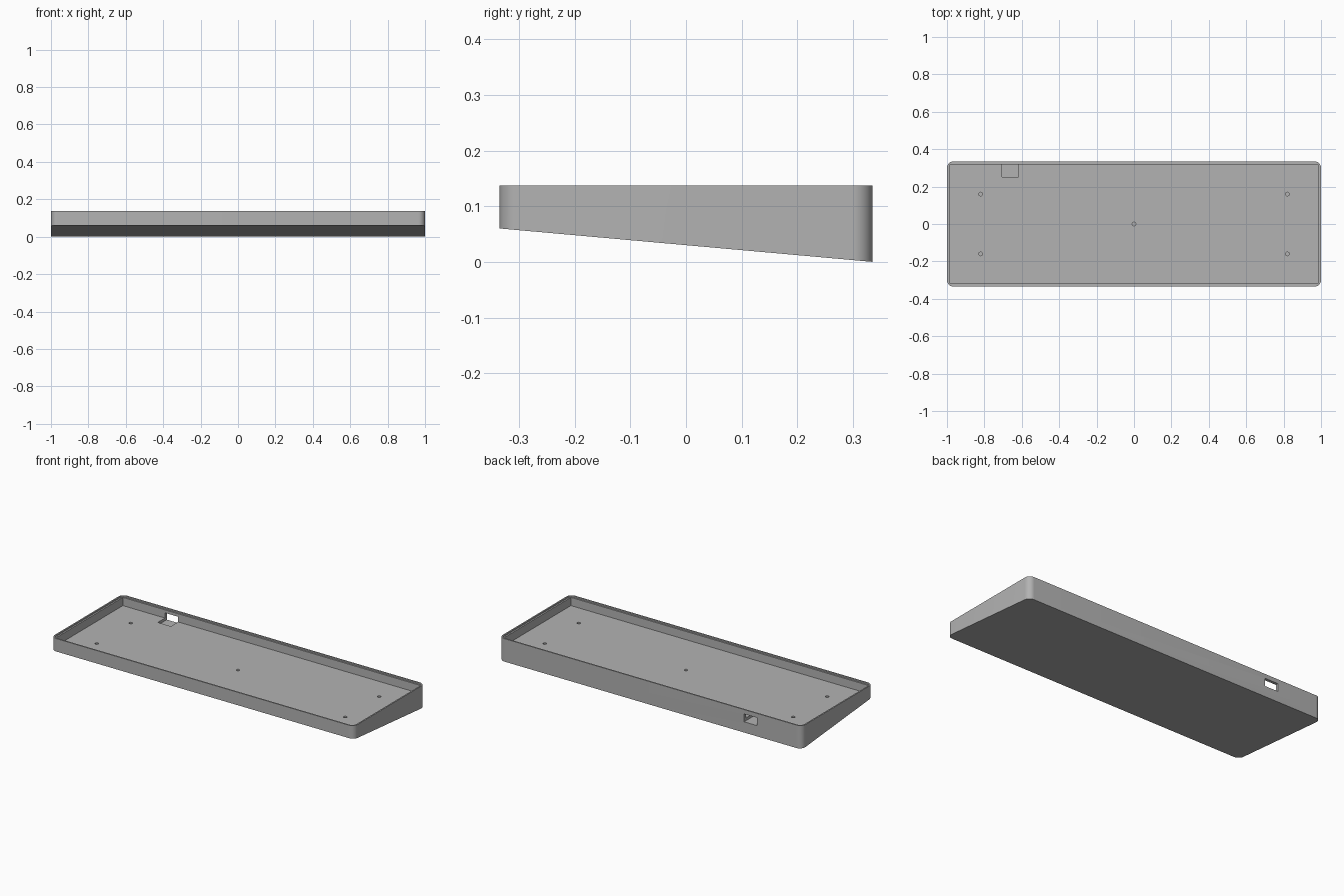
import bpy
import bmesh
from math import cos, sin, pi

if "Cube" in bpy.data.objects:
    bpy.data.objects.remove(bpy.data.objects["Cube"], do_unlink=True)

HALF_X, HALF_Y = 1.0, 0.335
TOP, FLOOR, FRONT_LIFT = 0.137, 0.08, 0.06
CORNER, LIP, WALL = 0.035, 0.008, 0.017

# Single plain grey plastic
grey = bpy.data.materials.new("grey plastic")
colour = (0.45, 0.45, 0.45, 1)
grey.diffuse_color = colour
grey.use_nodes = True
grey.node_tree.nodes["Principled BSDF"].inputs["Base Color"].default_value = colour


def rounded_rect(hx, hy, r, steps=10):
    """Outline of a rounded rectangle, counter-clockwise."""
    pts = []
    for q, (sx, sy) in enumerate([(1, 1), (-1, 1), (-1, -1), (1, -1)]):
        for i in range(steps + 1):
            a = (q + i / steps) * pi / 2
            pts.append((sx * (hx - r) + r * cos(a), sy * (hy - r) + r * sin(a)))
    return pts


def prism(name, outline, bottom, top):
    """Solid between a bottom height rule and a flat top."""
    bm = bmesh.new()
    low = [bm.verts.new((x, y, bottom(y))) for x, y in outline]
    high = [bm.verts.new((x, y, top)) for x, y in outline]
    bm.faces.new(low[::-1])
    bm.faces.new(high)
    n = len(outline)
    for i in range(n):
        j = (i + 1) % n
        bm.faces.new((low[i], low[j], high[j], high[i]))
    mesh = bpy.data.meshes.new(name)
    bm.to_mesh(mesh)
    bm.free()
    obj = bpy.data.objects.new(name, mesh)
    mesh.materials.append(grey)
    bpy.context.collection.objects.link(obj)
    return obj


def box(name, x0, x1, y0, y1, z0, z1):
    outline = [(x0, y0), (x1, y0), (x1, y1), (x0, y1)]
    return prism(name, outline, lambda y: z0, z1)


def carve(target, cutter):
    """Subtract the cutter and remove it."""
    mod = target.modifiers.new("cut", "BOOLEAN")
    mod.operation = "DIFFERENCE"
    mod.solver = "EXACT"
    mod.object = cutter
    bpy.context.view_layer.objects.active = target
    bpy.ops.object.modifier_apply(modifier=mod.name)
    bpy.data.objects.remove(cutter, do_unlink=True)


# Wedge-shaped tray body, thicker at the back
case = prism("tray_case", rounded_rect(HALF_X, HALF_Y, CORNER),
             lambda y: FRONT_LIFT * (HALF_Y - y) / (2 * HALF_Y), TOP)

# Shallow lip around the rim, then the square-cornered cavity
lip = rounded_rect(HALF_X - LIP, HALF_Y - LIP, CORNER - LIP)
carve(case, prism("lip_cutter", lip, lambda y: TOP - 0.008, TOP + 0.1))
cx, cy = HALF_X - WALL, HALF_Y - WALL
carve(case, box("cavity_cutter", -cx, cx, -cy, cy, FLOOR, TOP + 0.1))

# Cable port through the back wall, with its recess in the floor
carve(case, box("port_cutter", -0.705, -0.618, 0.25, 0.4, 0.064, 0.111))

# Blind screw holes: one in the middle, one near each corner
holes = [(0, 0)] + [(sx * 0.82, sy * 0.16) for sx in (-1, 1) for sy in (-1, 1)]
for hx, hy in holes:
    ring = [(hx + x, hy + y) for x, y in rounded_rect(0.01, 0.01, 0.01, 4)]
    # drop the repeated points where quarter arcs meet
    ring = [p for i, p in enumerate(ring) if i % 5 != 4]
    carve(case, prism("hole_cutter", ring, lambda y: FLOOR - 0.025, TOP))

# Smooth rounded corners, crisp edges elsewhere
bpy.ops.object.select_all(action="DESELECT")
case.select_set(True)
bpy.context.view_layer.objects.active = case
bpy.ops.object.shade_smooth_by_angle(angle=pi / 6)
